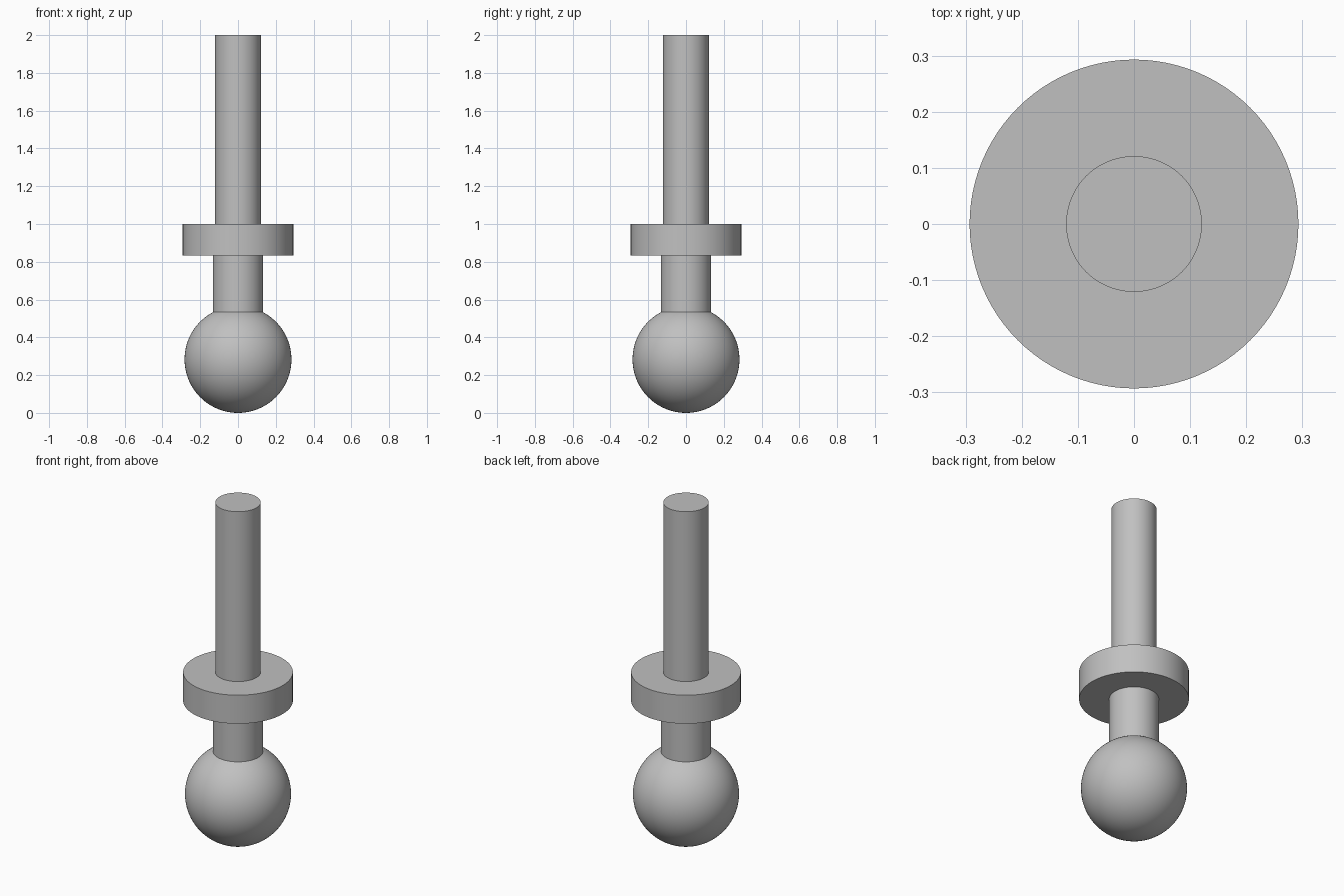
import bpy
import math

cube = bpy.data.objects.get("Cube")
if cube:
    bpy.data.objects.remove(cube, do_unlink=True)

SEGMENTS = 96
BALL_R, NECK_R, FLANGE_R, SHAFT_R = 0.283, 0.133, 0.293, 0.121
FLANGE_BOTTOM, FLANGE_TOP, SHAFT_TOP = 0.832, 1.0, 2.0

steel = bpy.data.materials.new("steel grey")
steel.use_nodes = True
GREY = (0.53, 0.53, 0.53, 1)
steel.diffuse_color = GREY
steel.node_tree.nodes["Principled BSDF"].inputs["Base Color"].default_value = GREY


def turned_part(name, profile):
    """Turn (radius, height) points, listed from bottom to top, around z."""
    verts, faces, rings = [], [], []
    for r, z in profile:
        start = len(verts)
        count = SEGMENTS if r > 0 else 1
        for i in range(count):
            a = math.tau * i / SEGMENTS
            verts.append((r * math.cos(a), r * math.sin(a), z))
        rings.append([start + i % count for i in range(SEGMENTS)])
    for low, high in zip(rings, rings[1:]):
        for i in range(SEGMENTS):
            j = (i + 1) % SEGMENTS
            corners = (low[i], low[j], high[j], high[i])
            faces.append(tuple(dict.fromkeys(corners)))
    mesh = bpy.data.meshes.new(name)
    mesh.from_pydata(verts, [], faces)
    mesh.materials.append(steel)
    obj = bpy.data.objects.new(name, mesh)
    bpy.context.collection.objects.link(obj)
    bpy.ops.object.select_all(action="DESELECT")
    obj.select_set(True)
    bpy.context.view_layer.objects.active = obj
    bpy.ops.object.shade_smooth_by_angle(angle=math.radians(30))
    return obj


# Ball, cut off where the neck meets it
end = math.pi - math.asin(NECK_R / BALL_R)
arc = [end * i / 40 for i in range(41)]
ball = [(BALL_R * math.sin(t), BALL_R * (1 - math.cos(t))) for t in arc]
turned_part("ball", ball)

# Neck between ball and flange
turned_part("neck", [(NECK_R, ball[-1][1]), (NECK_R, FLANGE_BOTTOM)])

# Flange ring with flat faces above and below
turned_part("flange", [(NECK_R, FLANGE_BOTTOM), (FLANGE_R, FLANGE_BOTTOM),
                       (FLANGE_R, FLANGE_TOP), (SHAFT_R, FLANGE_TOP)])

# Long shaft with a flat end
turned_part("shaft", [(SHAFT_R, FLANGE_TOP), (SHAFT_R, SHAFT_TOP), (0, SHAFT_TOP)])
